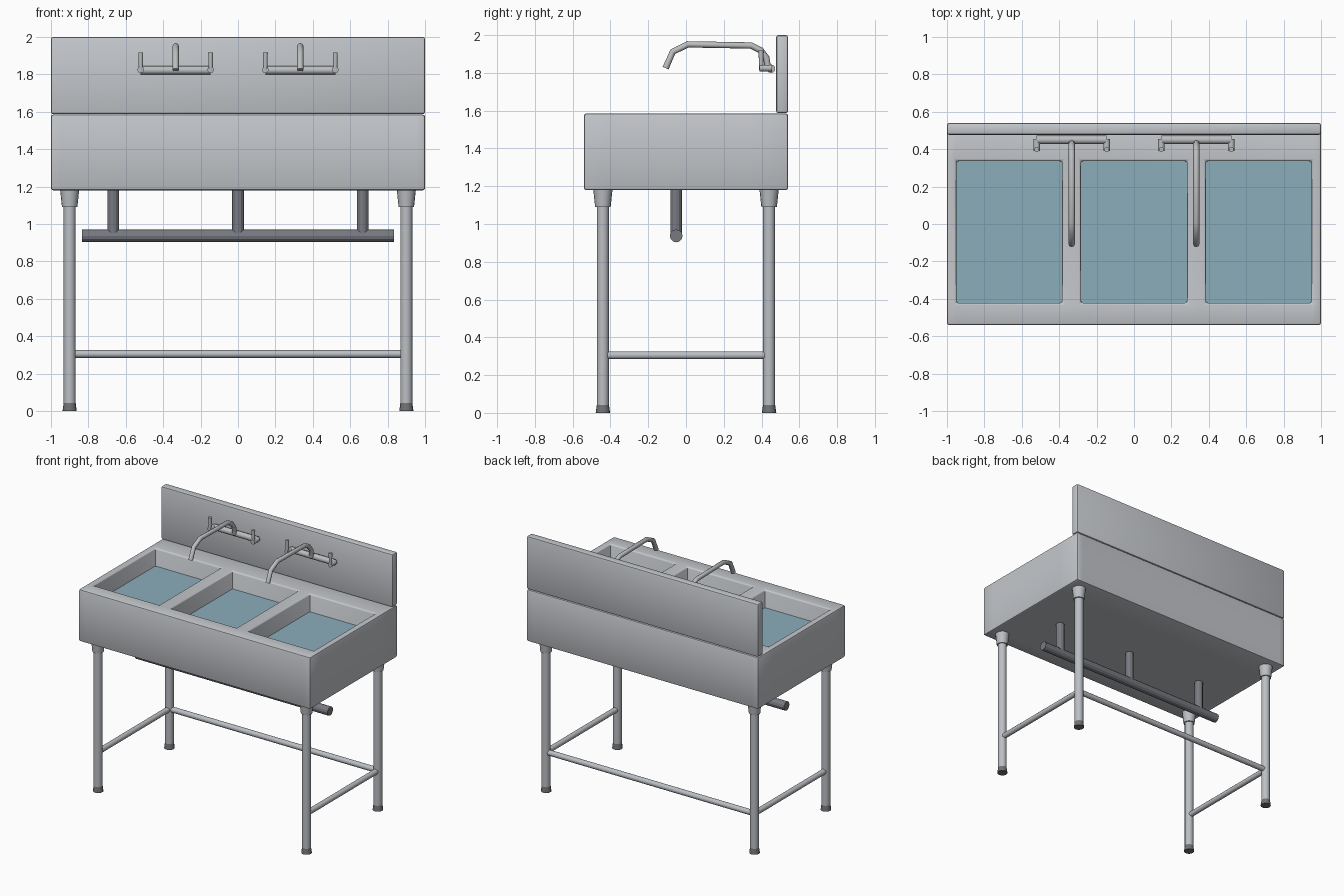
import bpy, bmesh, math
from mathutils import Vector

if "Cube" in bpy.data.objects:
    bpy.data.objects.remove(bpy.data.objects["Cube"])


def material(name, rgb):
    m = bpy.data.materials.new(name)
    m.diffuse_color = (*rgb, 1)
    m.use_nodes = True
    m.node_tree.nodes["Principled BSDF"].inputs["Base Color"].default_value = m.diffuse_color
    return m


STEEL = material("brushed_steel", (0.55, 0.57, 0.60))
TUBE = material("tube_steel", (0.50, 0.52, 0.55))
CHROME = material("tap_chrome", (0.50, 0.51, 0.52))
PIPE = material("dark_pipe", (0.19, 0.195, 0.22))
RUBBER = material("foot_rubber", (0.16, 0.165, 0.17))
WATER = material("water_blue", (0.26, 0.42, 0.50))


def finish(name, bm, mat, smooth=30):
    bmesh.ops.recalc_face_normals(bm, faces=bm.faces)
    me = bpy.data.meshes.new(name)
    bm.to_mesh(me)
    bm.free()
    me.materials.append(mat)
    ob = bpy.data.objects.new(name, me)
    bpy.context.collection.objects.link(ob)
    if smooth:
        bpy.ops.object.select_all(action='DESELECT')
        ob.select_set(True)
        bpy.context.view_layer.objects.active = ob
        bpy.ops.object.shade_smooth_by_angle(angle=math.radians(smooth))
    return ob


def box_mesh(lo, hi):
    bm = bmesh.new()
    bmesh.ops.create_cube(bm, size=1)
    for v in bm.verts:
        v.co = [(a + b) / 2 + c * (b - a) for a, b, c in zip(lo, hi, v.co)]
    return bm


def bevel(bm, width):
    edges = [e for e in bm.edges if e.calc_face_angle(0) > 0.8]
    bmesh.ops.bevel(bm, geom=edges, offset=width, segments=2, profile=0.5, affect='EDGES')


def rod(name, a, b, r1, mat, r2=None, sides=16, smooth=30):
    """Round bar or cone from point a to point b."""
    a, b = Vector(a), Vector(b)
    bm = bmesh.new()
    bmesh.ops.create_cone(bm, cap_ends=True, segments=sides, radius1=r1,
                          radius2=r1 if r2 is None else r2, depth=(b - a).length)
    rot = (b - a).to_track_quat('Z', 'Y')
    for v in bm.verts:
        v.co = rot @ v.co + (a + b) / 2
    return finish(name, bm, mat, smooth)


# Basin block: slice into a grid, sink the three bowls, round the edges
bowls = [(-0.95, -0.384), (-0.284, 0.284), (0.384, 0.95)]
Y0, Y1 = -0.422, 0.337
bm = box_mesh((-1, -0.54, 1.18), (1, 0.54, 1.585))
cuts = [((x, 0, 0), (1, 0, 0)) for pair in bowls for x in pair]
cuts += [((0, y, 0), (0, 1, 0)) for y in (Y0, Y1)]
for co, no in cuts:
    bmesh.ops.bisect_plane(bm, geom=bm.verts[:] + bm.edges[:] + bm.faces[:],
                           plane_co=co, plane_no=no)
bm.normal_update()
holes = []
for f in bm.faces:
    c = f.calc_center_median()
    if f.normal.z > 0.9 and Y0 < c.y < Y1 and any(a < c.x < b for a, b in bowls):
        holes.append(f)
bmesh.ops.inset_individual(bm, faces=holes, thickness=0.002, depth=-0.34)
bm.normal_update()
bevel(bm, 0.012)
finish("basin_block", bm, STEEL, 40)

# Water surfaces
for i, (a, b) in enumerate(bowls):
    bm = bmesh.new()
    z = 1.445
    bm.faces.new([bm.verts.new(p) for p in ((a, Y0, z), (b, Y0, z), (b, Y1, z), (a, Y1, z))])
    finish(f"water_{i + 1}", bm, WATER, 0)

# Backsplash
bm = box_mesh((-1, 0.477, 1.587), (1, 0.54, 2.0))
bevel(bm, 0.012)
finish("backsplash", bm, STEEL, 40)

# Legs with collars and feet
LX, LY = 0.9, 0.44
for sx, side in ((-1, "left"), (1, "right")):
    for sy, end in ((-1, "front"), (1, "back")):
        x, y = sx * LX, sy * LY
        tag = f"{end}_{side}"
        rod(f"leg_{tag}", (x, y, 0.04), (x, y, 1.15), 0.032, TUBE)
        rod(f"collar_{tag}", (x, y, 1.09), (x, y, 1.182), 0.041, TUBE, 0.051)
        rod(f"foot_{tag}", (x, y, 0), (x, y, 0.05), 0.038, RUBBER, 0.031)
    # Side stretcher
    rod(f"stretcher_{side}", (sx * LX, -LY, 0.305), (sx * LX, LY, 0.305), 0.021, TUBE, sides=12, smooth=35)
rod("stretcher_back", (-LX, LY, 0.305), (LX, LY, 0.305), 0.021, TUBE, sides=12, smooth=35)

# Drain pipes
rod("drain_main", (-0.833, -0.052, 0.937), (0.833, -0.052, 0.937), 0.034, PIPE, sides=12, smooth=0)
for i, x in enumerate((-0.667, 0, 0.667)):
    rod(f"drain_drop_{i + 1}", (x, -0.052, 0.94), (x, -0.052, 1.19), 0.031, PIPE, sides=12, smooth=0)

# Taps: wall bar, swept spout, two lever valves
spout_path = [(0.435, 1.82), (0.425, 1.88), (0.395, 1.92), (0.345, 1.945),
              (0.01, 1.951), (-0.07, 1.912), (-0.108, 1.825)]
for side, cx in (("left", -0.333), ("right", 0.333)):
    rod(f"tap_bar_{side}", (cx - 0.187, 0.45, 1.822), (cx + 0.187, 0.45, 1.822), 0.023, CHROME, sides=10, smooth=40)
    cu = bpy.data.curves.new(f"tap_spout_{side}", 'CURVE')
    cu.dimensions = '3D'
    cu.bevel_depth = 0.017
    cu.bevel_resolution = 2
    cu.use_fill_caps = True
    sp = cu.splines.new('POLY')
    sp.points.add(len(spout_path) - 1)
    for p, (y, z) in zip(sp.points, spout_path):
        p.co = (cx, y, z, 1)
    sp.use_smooth = True
    cu.materials.append(CHROME)
    bpy.context.collection.objects.link(bpy.data.objects.new(f"tap_spout_{side}", cu))
    for s, hand in ((-1, "a"), (1, "b")):
        x = cx + s * 0.187
        rod(f"tap_valve_{side}_{hand}", (x, 0.455, 1.825), (x, 0.39, 1.825), 0.018, CHROME, sides=10, smooth=40)
        rod(f"tap_lever_{side}_{hand}", (x, 0.398, 1.815), (x, 0.398, 1.918), 0.011, CHROME, 0.014, sides=10, smooth=40)
